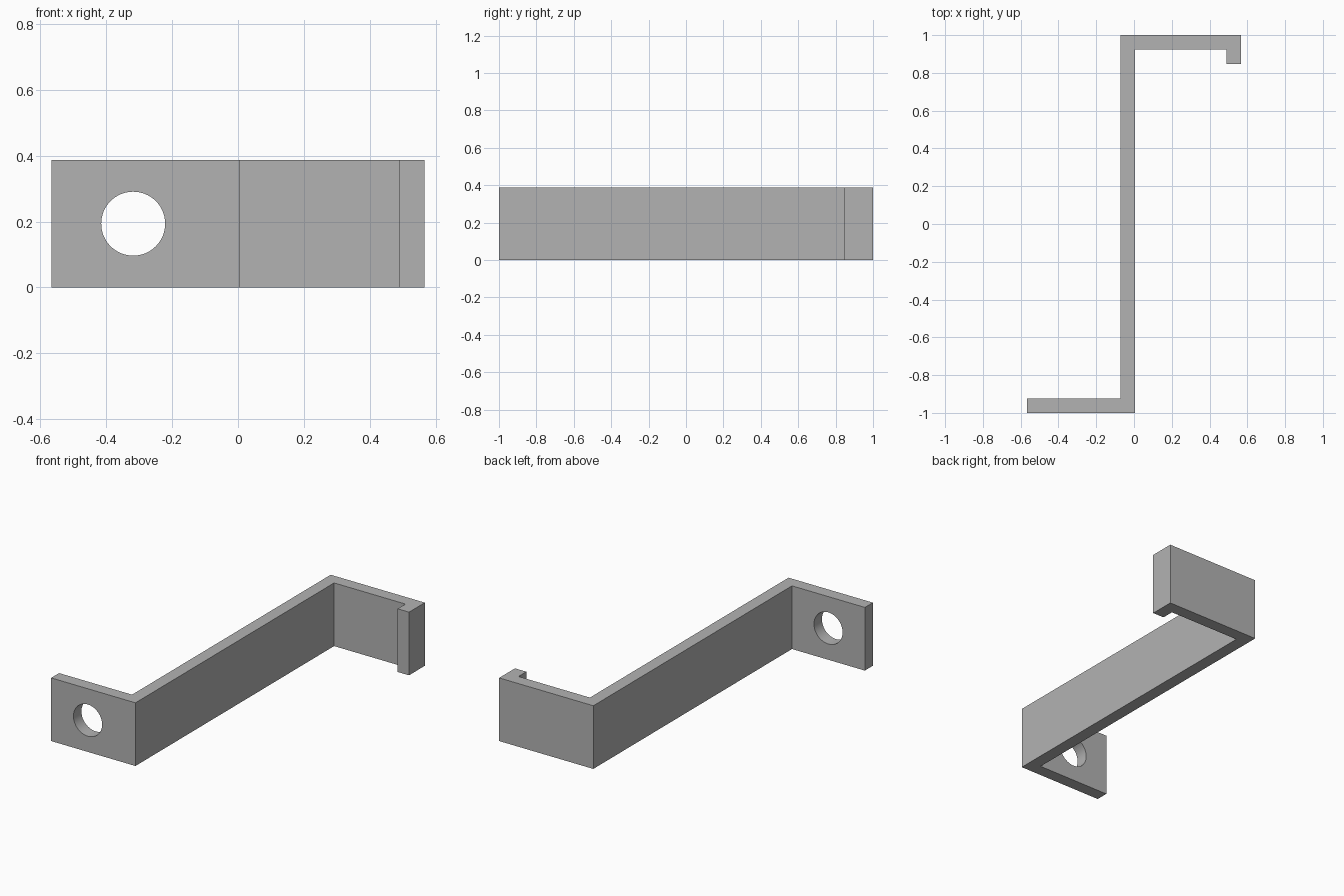
import bpy
import bmesh
from math import radians

default_cube = bpy.data.objects.get("Cube")
if default_cube:
    bpy.data.objects.remove(default_cube, do_unlink=True)

HEIGHT = 0.387
T = 0.077                      # sheet thickness
HALF_X, HALF_Y = 0.566, 1.0
WEB_R = 0.005                  # +x face of the long web
WEB_L = WEB_R - T
LIP_Y = 0.847

grey = bpy.data.materials.new("grey metal")
grey.use_nodes = True
colour = (0.45, 0.45, 0.45, 1)
grey.diffuse_color = colour
grey.node_tree.nodes["Principled BSDF"].inputs["Base Color"].default_value = colour

# Bracket: Z-shaped profile with a hooked lip, extruded upward
profile = [
    (-HALF_X, -HALF_Y), (WEB_R, -HALF_Y), (WEB_R, HALF_Y - T),
    (HALF_X - T, HALF_Y - T), (HALF_X - T, LIP_Y), (HALF_X, LIP_Y),
    (HALF_X, HALF_Y), (WEB_L, HALF_Y), (WEB_L, T - HALF_Y), (-HALF_X, T - HALF_Y),
]
bm = bmesh.new()
base = bm.faces.new([bm.verts.new((x, y, 0)) for x, y in profile])
top = bmesh.ops.extrude_face_region(bm, geom=[base])["geom"]
bmesh.ops.translate(bm, vec=(0, 0, HEIGHT),
                    verts=[v for v in top if isinstance(v, bmesh.types.BMVert)])
bmesh.ops.recalc_face_normals(bm, faces=bm.faces)
mesh = bpy.data.meshes.new("bracket")
bm.to_mesh(mesh)
bm.free()
mesh.materials.append(grey)
bracket = bpy.data.objects.new("bracket", mesh)
bpy.context.collection.objects.link(bracket)

# Round mounting hole through the front flange
bpy.ops.mesh.primitive_cylinder_add(
    vertices=64, radius=0.097, depth=4 * T, rotation=(radians(90), 0, 0),
    location=(-0.318, T / 2 - HALF_Y, HEIGHT / 2))
cutter = bpy.context.object
cutter.name = "hole_cutter"
cutter.hide_render = True
cutter.data.materials.append(grey)

bpy.ops.object.select_all(action="DESELECT")
bracket.select_set(True)
bpy.context.view_layer.objects.active = bracket
cut = bracket.modifiers.new("mounting hole", "BOOLEAN")
cut.operation = "DIFFERENCE"
cut.solver = "EXACT"
cut.object = cutter
bpy.ops.object.modifier_apply(modifier=cut.name)
bpy.data.objects.remove(cutter, do_unlink=True)

# Smooth hole wall, crisp bends
bpy.ops.object.shade_smooth_by_angle(angle=radians(30))
